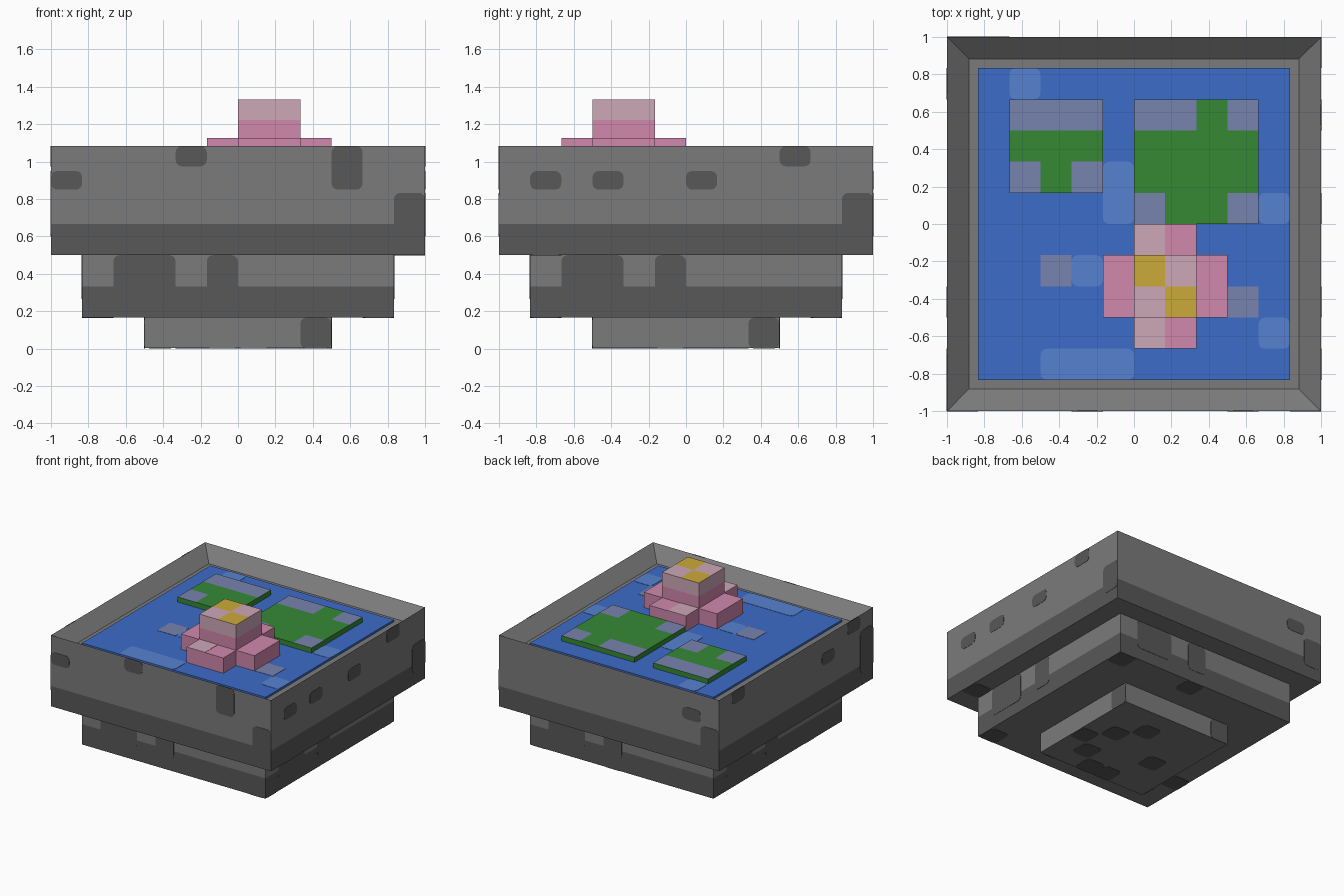
import bpy, bmesh
from math import radians
from mathutils import Matrix, Vector

cube = bpy.data.objects.get("Cube")
if cube:
    bpy.data.objects.remove(cube, do_unlink=True)

UNIT = 1 / 6      # one block of the design; all sizes below are in blocks
THIN = 0.014      # thickness of painted plates, in blocks


def material(name, hex_code):
    def linear(c):
        return c / 12.92 if c <= 0.04045 else ((c + 0.055) / 1.055) ** 2.4
    rgb = [linear(v / 255) for v in bytes.fromhex(hex_code)]
    m = bpy.data.materials.new(name)
    m.use_nodes = True
    m.diffuse_color = (*rgb, 1)
    m.node_tree.nodes["Principled BSDF"].inputs["Base Color"].default_value = (*rgb, 1)
    return m


STONE = material("stone grey", "7B7B7B")
DARK = material("dark stone", "585858")
WATER = material("water blue", "3C6CC8")
RIPPLE = material("light ripple", "5682D0")
SLATE = material("slate", "7783AE")
LEAF = material("leaf green", "358935")
PINK = material("petal pink", "D088AC")
PALE = material("pale petal", "CEA8B8")
GOLD = material("flower gold", "CBAA3A")


def finish(bm, name, mats):
    bmesh.ops.recalc_face_normals(bm, faces=bm.faces)
    bm.transform(Matrix.Scale(UNIT, 4))
    mesh = bpy.data.meshes.new(name)
    bm.to_mesh(mesh)
    bm.free()
    for m in mats:
        mesh.materials.append(m)
    obj = bpy.data.objects.new(name, mesh)
    bpy.context.collection.objects.link(obj)
    return obj


def box_bm(x0, x1, y0, y1, z0, z1):
    bm = bmesh.new()
    bmesh.ops.create_cube(bm, size=1)
    bm.transform(Matrix.Translation(((x0 + x1) / 2, (y0 + y1) / 2, (z0 + z1) / 2))
                 @ Matrix.Diagonal((x1 - x0, y1 - y0, z1 - z0, 1)))
    return bm


def cut(bm, axis, value):
    normal, point = Vector(), Vector()
    normal[axis], point[axis] = 1, value
    bmesh.ops.bisect_plane(bm, geom=bm.verts[:] + bm.edges[:] + bm.faces[:],
                           plane_co=point, plane_no=normal)


def paint(bm, rule):
    bm.normal_update()
    for f in bm.faces:
        f.material_index = rule(f.calc_center_median(), f.normal)


def plate(name, mat, x0, x1, y0, y1, z, turn=None, rounded=True):
    """Thin painted patch lying on height z, optionally turned onto another face."""
    bm = box_bm(x0, x1, y0, y1, z - THIN, z + THIN)
    if rounded:
        corners = [e for e in bm.edges
                   if abs(e.verts[0].co.z - e.verts[1].co.z) > THIN]
        bmesh.ops.bevel(bm, geom=corners, offset=0.2, segments=3, profile=0.5,
                        affect='EDGES')
    if turn:
        bm.transform(turn)
    return finish(bm, name, [mat])


def side_plate(name, side, half, u0, u1, z0, z1):
    """Dark blot on a wall; sides run front, left, back, right."""
    turn = Matrix.Rotation(radians(90 * side), 4, 'Z') @ Matrix.Rotation(radians(90), 4, 'X')
    plate(name, DARK, u0, u1, z0, z1, half, turn)


# Foot
finish(box_bm(-3, 3, -3, 3, 0, 1.02), "foot", [STONE])

# Middle tier: dark lower half on the walls
bm = box_bm(-5, 5, -5, 5, 1, 3.02)
cut(bm, 2, 2)
paint(bm, lambda c, n: int(abs(n.z) < .5 and c.z < 2))
finish(bm, "middle_tier", [STONE, DARK])

# Basin: hollowed top with a dark band round its foot
bm = box_bm(-6, 6, -6, 6, 3, 6.5)
top = max(bm.faces, key=lambda f: f.calc_center_median().z)
bmesh.ops.inset_region(bm, faces=[top], thickness=1)
bmesh.ops.translate(bm, verts=top.verts[:], vec=(0, 0, -.6))
cut(bm, 2, 4)
paint(bm, lambda c, n: int(abs(n.z) < .5 and c.z < 4))
finish(bm, "basin", [STONE, DARK])

# Wall blots repeated on every side
for side in range(4):
    side_plate("foot_blot", side, 3, 2, 3, 0, 1)
    side_plate("tier_wide_blot", side, 5, -4, -2, 1.6, 3)
    side_plate("tier_narrow_blot", side, 5, -1, 0, 1.6, 3)
    side_plate("basin_corner_blot", side, 6, 5, 6, 3.6, 5)

# Wall blots particular to each side: (start, end, bottom, top)
LOW, MID, HIGH = 5.1, 5.7, 5.85
BLOTS = [
    [(-6, -5, LOW, MID), (-2, -1, HIGH, 6.5), (3, 4, LOW, 6.5)],
    [(-5, -4, LOW, MID), (-3, -2, LOW, MID), (0, 1, LOW, MID), (3, 4, HIGH, 6.5)],
    [(4, 5, LOW, MID)],
    [(-5, -4, HIGH, 6.5), (2, 3, LOW, MID), (4, 5, HIGH, 6.5), (5, 6, 4, MID)],
]
for side, blots in enumerate(BLOTS):
    for b in blots:
        side_plate("basin_blot", side, 6, *b)

# Blots on the undersides: (x, y, height) of each block
UNDER = [(2, -1, 0), (1, 0, 0), (0, 1, 0), (-2, -1, 0), (-1, -3, 0), (0, -3, 0), (1, -2, 0),
         (4, 4, 1), (0, 4, 1), (4, -5, 1), (-5, -3, 1), (5, -5, 3)]
for x, y, z in UNDER:
    plate("underside_blot", DARK, x, x + 1, y, y + 1, z + (THIN if z == 0 else 0))
bpy.data.objects["foot"].location.z = THIN * UNIT

# Water with ripples and pebbles
finish(box_bm(-5, 5, -5, 5, 5.8, 6), "water", [WATER])
RIPPLES = [(-4, -3, 4, 5), (-1, 0, 0, 2), (4, 5, 0, 1), (-2, -1, -2, -1),
           (4, 5, -4, -3), (-3, 0, -5, -4)]
for r in RIPPLES:
    plate("ripple", RIPPLE, *r, 6)
for x, y in [(-3, -2), (3, -3)]:
    plate("pebble", SLATE, x, x + 1, y, y + 1, 6, rounded=False)


# Lily pads: rows run from back to front, s marks slate blocks
def lily_pad(name, x0, y0, rows):
    n = len(rows)
    bm = box_bm(x0, x0 + n, y0, y0 + n, 6, 6.25)
    for i in range(1, n):
        cut(bm, 0, x0 + i)
        cut(bm, 1, y0 + i)

    def rule(c, normal):
        if normal.z < .5:
            return 0
        return int(rows[int(y0 + n - c.y)][int(c.x - x0)] == "s")
    paint(bm, rule)
    finish(bm, name, [LEAF, SLATE])


lily_pad("small_lily_pad", -4, 1, ["sss", "ggg", "sgs"])
lily_pad("large_lily_pad", 0, 0, ["ssgs", "gggg", "gggg", "sggs"])

# Flower petals, the front and back ones half pale
PETALS = {"right_petal": (-1, 0, -3, -1), "left_petal": (2, 3, -3, -1),
          "front_petal": (0, 2, -4, -3), "back_petal": (0, 2, -1, 0)}
for name, area in PETALS.items():
    finish(box_bm(*area, 6, 6.75), name, [PINK])
for y in (-4, -1):
    plate("pale_petal_half", PALE, 0, 1, y, y + 1, 6.75, rounded=False)

# Flower heart: pink below, pale above, checkered gold on top
bm = box_bm(0, 2, -3, -1, 6, 8)
for axis, value in ((0, 1), (1, -2), (2, 7.33)):
    cut(bm, axis, value)


def heart_rule(c, n):
    if n.z > .5:
        return 2 if (c.x < 1) == (c.y > -2) else 1
    return int(c.z > 7.33)


paint(bm, heart_rule)
finish(bm, "flower_heart", [PINK, PALE, GOLD])
